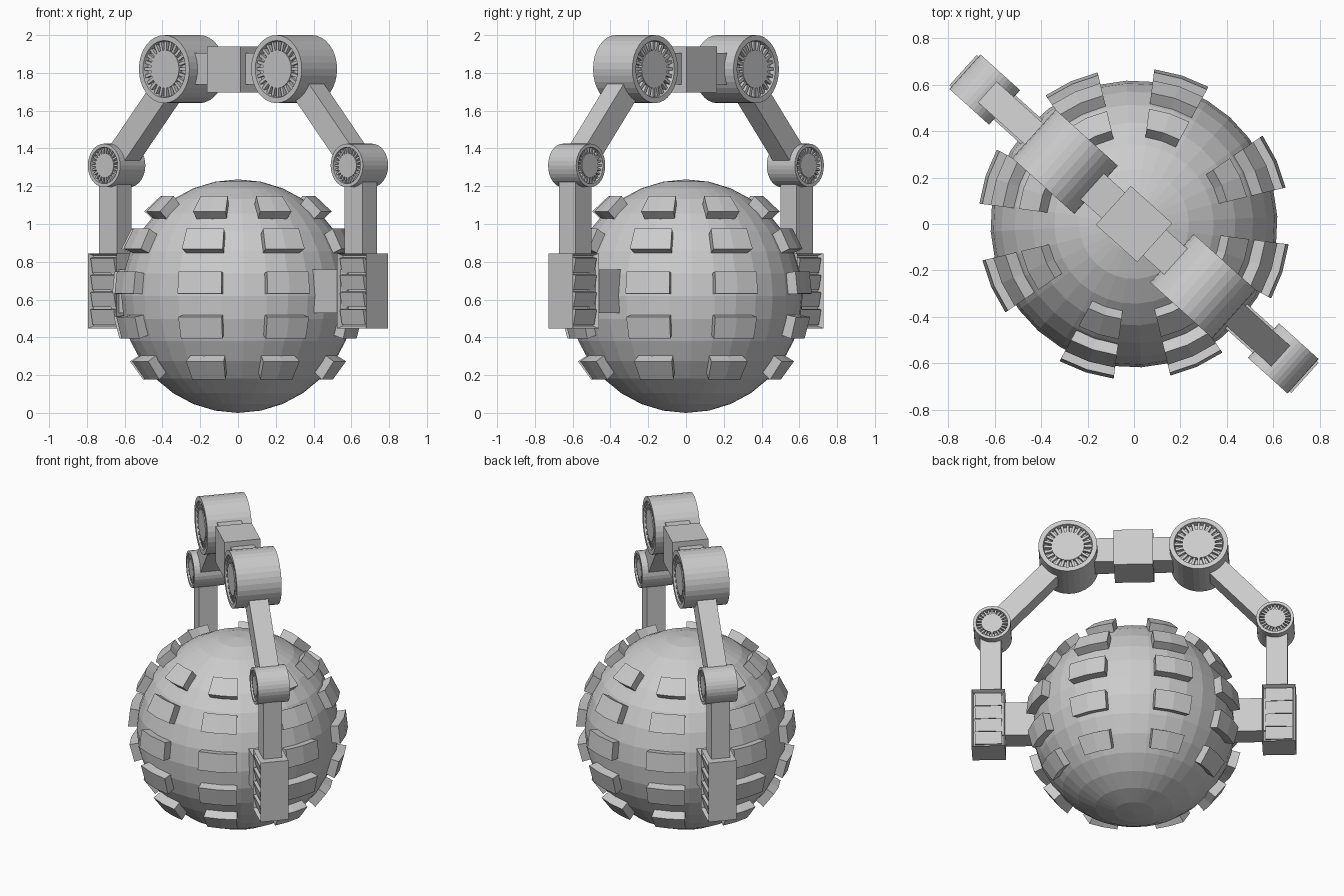
import bpy, bmesh, math
from mathutils import Matrix, Vector

if "Cube" in bpy.data.objects:
    bpy.data.objects.remove(bpy.data.objects["Cube"])

TURN = Matrix.Rotation(math.radians(-42), 4, 'Z')  # arch runs diagonally
grey = bpy.data.materials.new("light_grey")
grey.diffuse_color = (0.6, 0.6, 0.6, 1)
grey.use_nodes = True
grey.node_tree.nodes["Principled BSDF"].inputs["Base Color"].default_value = grey.diffuse_color


def finish(name, bm):
    bmesh.ops.recalc_face_normals(bm, faces=bm.faces)
    bm.transform(TURN)
    mesh = bpy.data.meshes.new(name)
    bm.to_mesh(mesh)
    bm.free()
    mesh.materials.append(grey)
    obj = bpy.data.objects.new(name, mesh)
    bpy.context.collection.objects.link(obj)
    return obj


def add_box(bm, centre, size, rot=Matrix()):
    m = Matrix.Translation(centre) @ rot @ Matrix.Diagonal((*size, 1))
    return bmesh.ops.create_cube(bm, size=1, matrix=m)["verts"]


def box(name, centre, size, rot=Matrix()):
    bm = bmesh.new()
    add_box(bm, centre, size, rot)
    finish(name, bm)


def joint(name, centre, r, length, teeth):
    """Drum lying along y with a toothed, recessed ring on both ends."""
    h = length / 2
    half = [(0, h - .005), (.56 * r, h - .005), (.56 * r, h - .03),
            (.8 * r, h - .03), (.84 * r, h), (r, h)]
    profile = half + [(a, -y) for a, y in reversed(half)]
    bm = bmesh.new()
    vs = [bm.verts.new((a, y, 0)) for a, y in profile]
    edges = [bm.edges.new(p) for p in zip(vs, vs[1:])]
    bmesh.ops.spin(bm, geom=vs + edges, cent=(0, 0, 0), axis=(0, 1, 0),
                   angle=math.tau, steps=32)
    bmesh.ops.remove_doubles(bm, verts=bm.verts, dist=1e-4)
    bmesh.ops.translate(bm, verts=bm.verts, vec=centre)
    finish(name, bm)
    bm = bmesh.new()
    for side in (-1, 1):
        for i in range(teeth):
            rot = Matrix.Rotation(math.tau * i / teeth, 4, 'Y')
            pos = Vector(centre) + rot @ Vector((.68 * r, side * (h - .021), 0))
            add_box(bm, pos, (.27 * r, .024, .09 * r), rot)
    finish(name + "_teeth", bm)


def ball_point(r, lat, lon):
    lat, lon = math.radians(lat), math.radians(lon)
    return (r * math.cos(lat) * math.cos(lon),
            r * math.cos(lat) * math.sin(lon), .618 + r * math.sin(lat))


# Faceted ball
bm = bmesh.new()
bmesh.ops.create_uvsphere(bm, u_segments=32, v_segments=16, radius=.618,
                          matrix=Matrix.Translation((0, 0, .618)))
finish("ball", bm)

# Raised curved studs in five rows of eight
bm = bmesh.new()
for lat in (47, 27, 6.2, -14.5, -36):
    for quarter in range(4):
        for off in (24, 66):
            lon = quarter * 90 + off
            rings = []
            for dl in (-10.5, 0, 10.5):
                rings.append([bm.verts.new(ball_point(r, lat + d, lon + dl))
                              for r, d in ((.58, -5.3), (.672, -5.1),
                                           (.672, 5.1), (.58, 5.3))])
            for a, b in zip(rings, rings[1:]):
                for i in range(4):
                    j = (i + 1) % 4
                    bm.faces.new((a[i], a[j], b[j], b[i]))
            bm.faces.new(rings[0])
            bm.faces.new(rings[-1])
finish("ball_studs", bm)

# Top block and its crossbar
box("top_block", (0, 0, 1.818), (.24, .225, .244))
box("top_crossbar", (0, 0, 1.822), (.6, .15, .165))

for side, label in ((-1, "left"), (1, "right")):
    # Drum joints
    joint(label + "_shoulder_joint", (side * .4, 0, 1.82), .18, .28, 24)
    joint(label + "_elbow_joint", (side * .865, 0, 1.31), .115, .2, 24)

    # Slanted and upright arms
    a, b = Vector((side * .4, 0, 1.82)), Vector((side * .865, 0, 1.31))
    tilt = (b - a).to_track_quat('Z', 'Y').to_matrix().to_4x4()
    box(label + "_slanted_arm", (a + b) / 2, (.12, .13, (b - a).length), tilt)
    box(label + "_upright_arm", (side * .875, 0, 1.04), (.13, .115, .46))

    # Axle between ball and housing
    box(label + "_axle", (side * .69, 0, .645), (.3, .14, .23))

    # Housing with recessed vents front and back
    bm = bmesh.new()
    add_box(bm, (side * .888, 0, .646), (.205, .175, .398))
    bm.normal_update()
    ends = [f for f in bm.faces if abs(f.normal.y) > .9]
    bmesh.ops.inset_individual(bm, faces=ends, thickness=.018, depth=0)
    for f in ends:
        bmesh.ops.translate(bm, verts=f.verts,
                            vec=(0, -.03 * math.copysign(1, f.normal.y), 0))
    finish(label + "_housing", bm)

    # Tilted vent slats
    bm = bmesh.new()
    for face in (-1, 1):
        for i in range(4):
            rot = Matrix.Rotation(face * math.radians(-12), 4, 'X')
            add_box(bm, (side * .888, face * .071, .510 + i * .0905),
                    (.165, .02, .08), rot)
    finish(label + "_vent_slats", bm)
